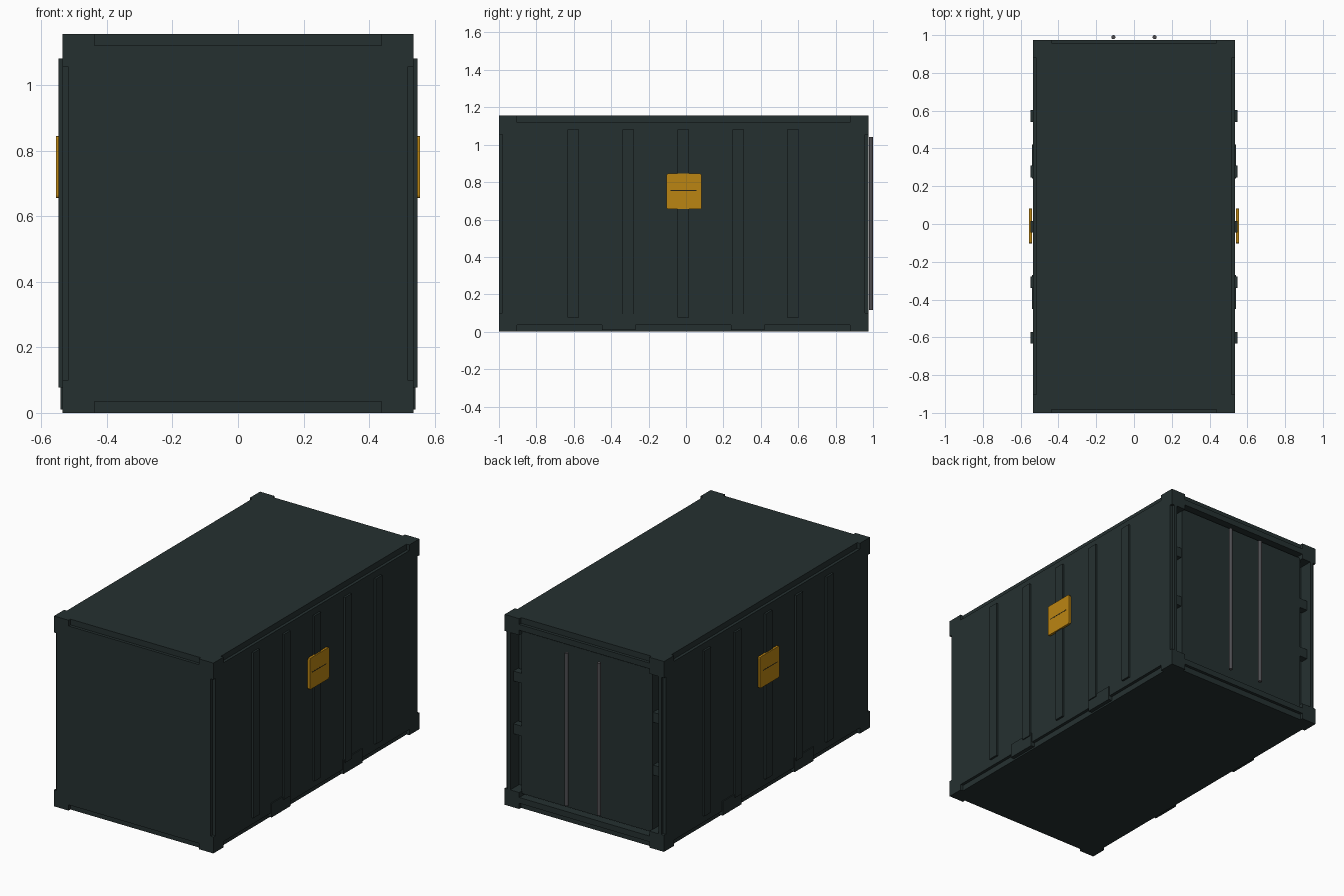
import bpy, bmesh, math
from mathutils import Vector

if "Cube" in bpy.data.objects:
    bpy.data.objects.remove(bpy.data.objects["Cube"])


def material(name, rgb):
    m = bpy.data.materials.new(name)
    m.diffuse_color = (*rgb, 1)
    m.use_nodes = True
    m.node_tree.nodes["Principled BSDF"].inputs["Base Color"].default_value = m.diffuse_color
    return m


DARK = material("dark_green_grey", (0.0185, 0.0300, 0.0300))
ORANGE = material("amber", (0.50, 0.235, 0.006))
STEEL = material("steel_grey", (0.075, 0.073, 0.080))
SLOT = material("slot_black", (0.02, 0.017, 0.008))


def box(name, lo, hi, mat=DARK):
    """Box between two corners."""
    lo, hi = Vector(lo), Vector(hi)
    bm = bmesh.new()
    bmesh.ops.create_cube(bm, size=1)
    for v in bm.verts:
        v.co = Vector([(lo[i] + hi[i]) / 2 + v.co[i] * abs(hi[i] - lo[i]) for i in range(3)])
    me = bpy.data.meshes.new(name)
    bm.to_mesh(me)
    bm.free()
    ob = bpy.data.objects.new(name, me)
    bpy.context.collection.objects.link(ob)
    me.materials.append(mat)
    return ob


def boolean(ob, tool, op):
    """Apply a boolean and remove the tool."""
    mod = ob.modifiers.new("bool", 'BOOLEAN')
    mod.operation, mod.object, mod.solver = op, tool, 'EXACT'
    bpy.context.view_layer.objects.active = ob
    bpy.ops.object.modifier_apply(modifier=mod.name)
    bpy.data.objects.remove(tool)


X, Y0, Y1, Z = 0.535, -1.0, 0.975, 1.155
N, NZ = 0.018, 0.035  # notch sizes along the edges

# Body: three crossed slabs leave a notch along each edge
body = box("container_body", (-X, Y0 + N, NZ), (X, Y1 - N, Z - NZ))
boolean(body, box("slab_y", (-X + N, Y0, NZ), (X - N, Y1, Z - NZ)), 'UNION')
boolean(body, box("slab_z", (-X + N, Y0 + N, 0), (X - N, Y1 - N, Z)), 'UNION')
# Door recess in the back
boolean(body, box("recess", (-0.497, 0.89, 0.07), (0.497, 1.1, 1.085)), 'DIFFERENCE')

# Corner castings
for sx in (-1, 1):
    for y, dy in ((Y0, 0.097), (Y1, -0.097)):
        for z, dz in ((0, 0.1), (Z, -0.1)):
            box("corner_casting", (sx * X, y, z), (sx * (X - 0.098), y + dy, z + dz))

# Back door, hinges and lock rods
box("back_door", (-0.44, 0.88, 0.085), (0.44, 0.95, 1.07))
for sx in (-1, 1):
    for z in (0.46, 0.78):
        box("door_hinge", (sx * 0.43, 0.9, z - 0.03), (sx * 0.5, 0.945, z + 0.03))
    bpy.ops.mesh.primitive_cylinder_add(vertices=12, radius=0.011, depth=0.925,
                                        location=(sx * 0.109, 0.989, 0.578))
    rod = bpy.context.object
    rod.name = "lock_rod"
    rod.data.materials.append(STEEL)
    bpy.ops.object.shade_smooth_by_angle(angle=math.radians(40))

for s in (-1, 1):
    # Side ribs
    for i in range(5):
        y = -0.602 + i * 0.2935
        box("side_rib", (s * 0.52, y - 0.031, 0.077), (s * 0.547, y + 0.031, 1.08))
    # Fork pockets
    for y in (-0.36, 0.33):
        box("fork_pocket", (s * 0.5, y - 0.09, 0.01), (s * 0.541, y + 0.09, 0.095))
    # Side plate with rounded corners and a thin slot line
    plate = box("side_plate", (s * 0.541, -0.104, 0.655), (s * 0.555, 0.083, 0.845), ORANGE)
    bm = bmesh.new()
    bm.from_mesh(plate.data)
    edges = [e for e in bm.edges if abs(e.verts[0].co.x - e.verts[1].co.x) > 0.005]
    bmesh.ops.bevel(bm, geom=edges, offset=0.008, segments=2, profile=0.5, affect='EDGES')
    bm.to_mesh(plate.data)
    bm.free()
    box("plate_slot", (s * 0.552, -0.083, 0.752), (s * 0.5555, 0.055, 0.757), SLOT)
